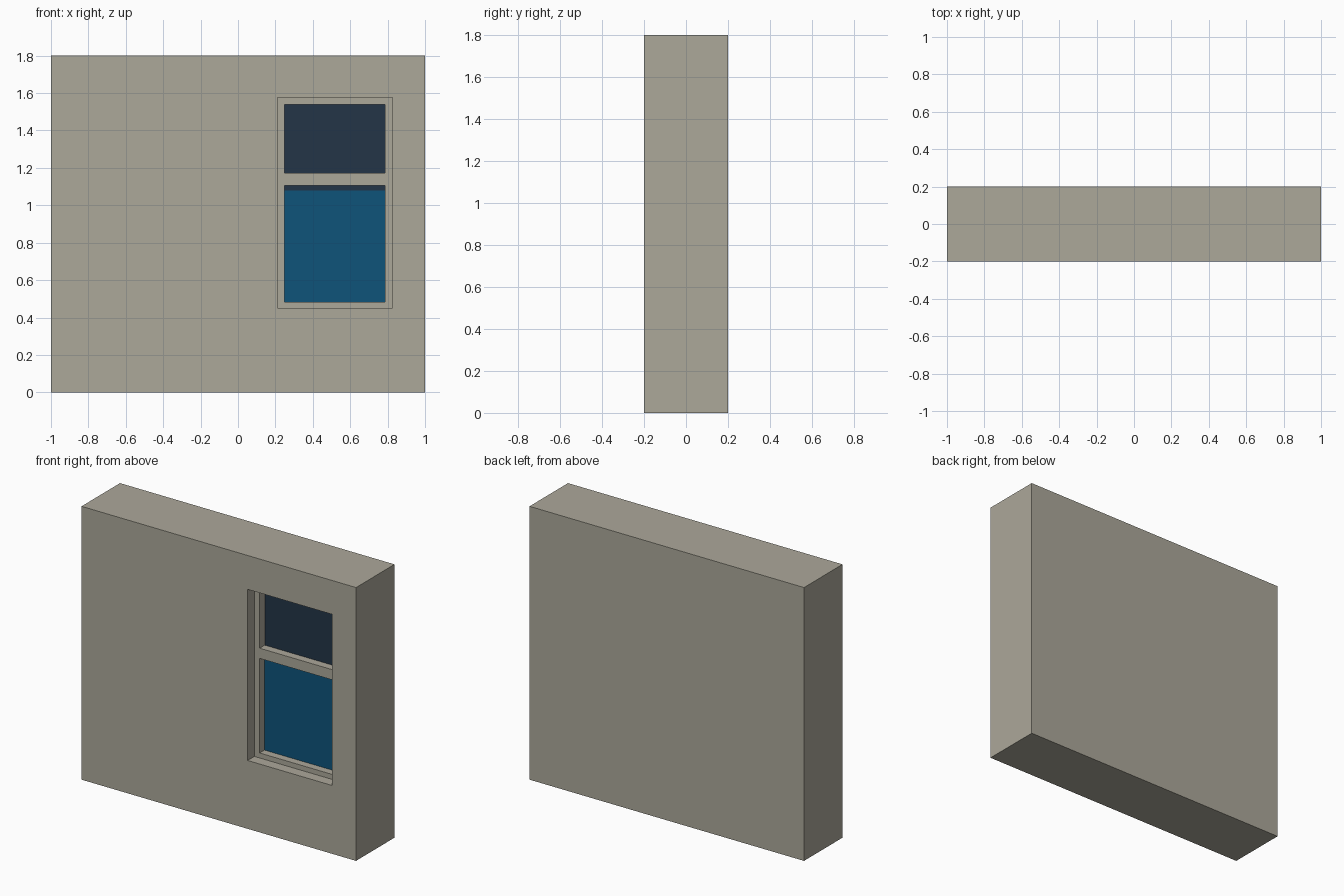
import bpy
import bmesh

if "Cube" in bpy.data.objects:
    bpy.data.objects.remove(bpy.data.objects["Cube"])


def srgb(r, g, b):
    def lin(c):
        c /= 255
        return c / 12.92 if c <= 0.04045 else ((c + 0.055) / 1.055) ** 2.4
    return (lin(r), lin(g), lin(b), 1)


def material(name, rgb):
    m = bpy.data.materials.new(name)
    m.diffuse_color = srgb(*rgb)
    m.use_nodes = True
    m.node_tree.nodes["Principled BSDF"].inputs["Base Color"].default_value = m.diffuse_color
    return m


stone = material("warm grey plaster", (172, 168, 154))
dark = material("dark glass", (35, 53, 71))
blue = material("blue panel", (14, 83, 122))


def box(name, x, y, z, mat):
    """Box from (min, max) ranges."""
    bm = bmesh.new()
    bmesh.ops.create_cube(bm, size=1)
    for v in bm.verts:
        v.co = [r[0] if c < 0 else r[1] for r, c in zip((x, y, z), v.co)]
    me = bpy.data.meshes.new(name)
    bm.to_mesh(me)
    bm.free()
    me.materials.append(mat)
    ob = bpy.data.objects.new(name, me)
    bpy.context.collection.objects.link(ob)
    return ob


def cut(ob, x, y, z):
    """Subtract a box and discard the cutter."""
    cutter = box("cutter", x, y, z, stone)
    mod = ob.modifiers.new("cut", 'BOOLEAN')
    mod.operation = 'DIFFERENCE'
    mod.solver = 'EXACT'
    mod.object = cutter
    bpy.context.view_layer.objects.active = ob
    bpy.ops.object.modifier_apply(modifier=mod.name)
    bpy.data.objects.remove(cutter)


FRONT, FRAME, GLASS = -0.2, -0.13, -0.073   # depths of wall, frame and glass
OUT_X, OUT_Z = (0.21, 0.825), (0.45, 1.577)  # window opening
IN_X = (0.249, 0.786)                        # glazed width
LOWER, UPPER = (0.483, 1.106), (1.173, 1.538)

# Wall with a recess for the window
wall = box("wall", (-1, 1), (FRONT, 0.2), (0, 1.8), stone)
cut(wall, OUT_X, (-0.3, GLASS), OUT_Z)

# Window frame with two lights and a crossbar
frame = box("window_frame", OUT_X, (FRAME, GLASS), OUT_Z, stone)
for light in (LOWER, UPPER):
    cut(frame, IN_X, (-0.3, 0), light)

# Dark glass behind both lights, blue panel over most of the lower one
box("dark_glass", IN_X, (GLASS - 0.004, GLASS), (LOWER[0], UPPER[1]), dark)
box("blue_panel", IN_X, (GLASS - 0.007, GLASS - 0.003), (LOWER[0], 1.079), blue)
